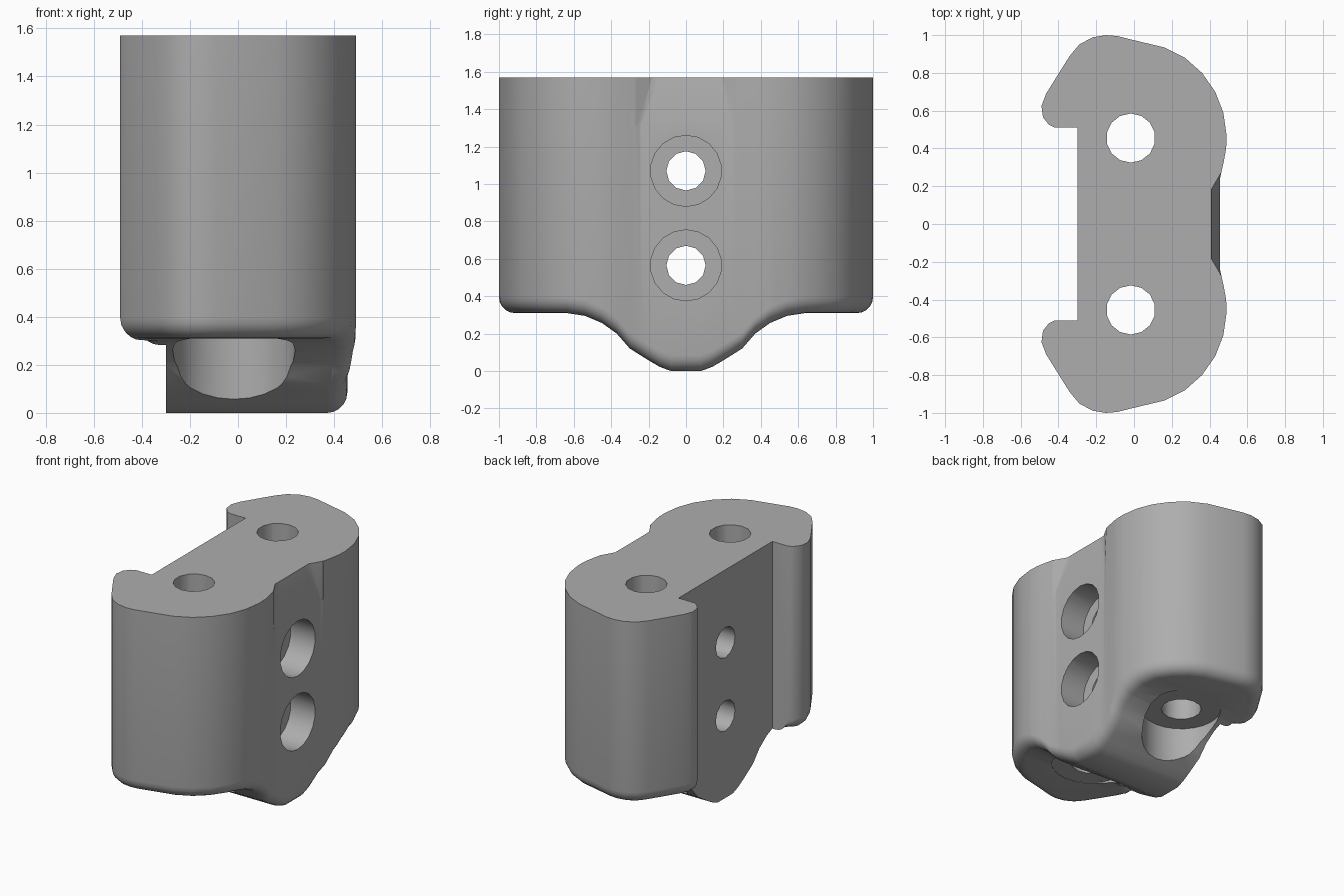
import bpy, bmesh, math
from mathutils import Vector, Matrix

cube = bpy.data.objects.get("Cube")
if cube:
    bpy.data.objects.remove(cube, do_unlink=True)

HEIGHT, FILLET, STEPS = 1.57, 0.085, 5

grey = bpy.data.materials.new("plain grey")
grey.use_nodes = True
GREY = (0.42, 0.42, 0.42, 1)
grey.diffuse_color = GREY
grey.node_tree.nodes["Principled BSDF"].inputs["Base Color"].default_value = GREY


def to_object(name, bm):
    bmesh.ops.recalc_face_normals(bm, faces=bm.faces[:])
    mesh = bpy.data.meshes.new(name)
    bm.to_mesh(mesh)
    bm.free()
    mesh.materials.append(grey)
    obj = bpy.data.objects.new(name, mesh)
    bpy.context.scene.collection.objects.link(obj)
    return obj


def loft(rings):
    """Closed solid through matching rings of points."""
    bm = bmesh.new()
    loops = [[bm.verts.new(p) for p in ring] for ring in rings]
    bm.faces.new(loops[0])
    bm.faces.new(loops[-1])
    for low, high in zip(loops, loops[1:]):
        for i in range(len(low)):
            bm.faces.new((low[i - 1], low[i], high[i], high[i - 1]))
    return bm


def cylinder(name, radius, start, end, sides):
    start, end = Vector(start), Vector(end)
    axis = end - start
    bm = bmesh.new()
    turn = axis.to_track_quat("Z", "Y").to_matrix().to_4x4()
    bmesh.ops.create_cone(bm, cap_ends=True, segments=sides, radius1=radius, radius2=radius,
                          depth=axis.length, matrix=Matrix.Translation((start + end) / 2) @ turn)
    return to_object(name, bm)


def cut(obj, cutter):
    """Subtract the cutter, using the simpler solver if the first one fails."""
    for solver in ("EXACT", "FLOAT"):
        mod = obj.modifiers.new("cut", "BOOLEAN")
        mod.operation, mod.solver, mod.object = "DIFFERENCE", solver, cutter
        bpy.context.view_layer.update()
        depsgraph = bpy.context.evaluated_depsgraph_get()
        result = bpy.data.meshes.new_from_object(obj.evaluated_get(depsgraph))
        obj.modifiers.remove(mod)
        if len(result.polygons):
            obj.data = result
            break
    bpy.data.objects.remove(cutter, do_unlink=True)


# Half of the plan outline and half of the underside profile
plan = [(0.455, 0.24), (0.475, 0.33), (0.488, 0.40), (0.49, 0.47), (0.473, 0.59), (0.43, 0.70),
        (0.36, 0.80), (0.27, 0.88), (0.16, 0.935), (0.0, 0.973), (-0.09, 0.995), (-0.15, 1.0),
        (-0.22, 0.988), (-0.29, 0.95), (-0.34, 0.89), (-0.40, 0.795), (-0.465, 0.69),
        (-0.49, 0.625), (-0.482, 0.565), (-0.45, 0.525), (-0.41, 0.505)]
under = [(0, 0), (0.08, 0.0), (0.14, 0.022), (0.2, 0.057), (0.3, 0.12), (0.37, 0.2),
         (0.45, 0.257), (0.54, 0.295), (0.64, 0.31), (1.1, 0.31)]
outline = [Vector(p) for p in plan + [(x, -y) for x, y in reversed(plan)]]


def underside(y):
    for (a, za), (b, zb) in zip(under, under[1:]):
        if abs(y) <= b:
            return za + (zb - za) * (abs(y) - a) / (b - a)


def inset_ring(inset, z):
    ring = []
    for i, p in enumerate(outline):
        d1 = (p - outline[i - 1]).normalized()
        d2 = (outline[(i + 1) % len(outline)] - p).normalized()
        n1, n2 = Vector((-d1.y, d1.x)), Vector((-d2.y, d2.x))
        q = p + (n1 + n2) * (inset / (1 + n1.dot(n2)))
        ring.append((q.x, q.y, z))
    return ring


# Body: rounded lower rim, straight walls, then the floor bent to the underside
angles = [math.pi / 2 * k / STEPS for k in range(STEPS + 1)]
rings = [inset_ring(FILLET * (1 - math.sin(a)), FILLET * (1 - math.cos(a))) for a in angles]
bm = loft(rings + [inset_ring(0, HEIGHT)])
for y, z in under[1:-1]:
    for side in (-1, 1):
        bmesh.ops.bisect_plane(bm, geom=bm.verts[:] + bm.edges[:] + bm.faces[:], dist=0.0005,
                               plane_co=(0, side * y, 0), plane_no=(0, 1, 0))
for v in bm.verts:
    if v.co.z < 1:
        v.co.z += underside(v.co.y)
body = to_object("clamp_body", bm)

# Rear channel and sloped relief at the top
channel = [(-0.3, -0.51), (-0.3, 0.51), (-0.8, 0.51), (-0.8, -0.51)]
relief_low = [(0.46, -0.27), (0.458, -0.25), (0.458, 0.25), (0.46, 0.27), (0.6, 0.27), (0.6, -0.27)]
relief_high = [(0.46, -0.27), (0.408, -0.18), (0.408, 0.18), (0.46, 0.27), (0.6, 0.27), (0.6, -0.27)]
for name, low, z1, high, z2 in (("channel", channel, -0.2, channel, 1.8),
                                ("relief", relief_low, 1.31, relief_high, 1.58)):
    cut(body, to_object(name, loft([[(x, y, z1) for x, y in low], [(x, y, z2) for x, y in high]])))

# Vertical screw holes with spot faces below
for y in (-0.455, 0.455):
    cut(body, cylinder("spot_face", 0.255, (-0.017, y, -0.3), (-0.017, y, 0.313), 24))
    cut(body, cylinder("screw_hole", 0.13, (-0.017, y, -0.3), (-0.017, y, 1.8), 14))

# Cross bolt holes with counterbores
for z in (0.565, 1.07):
    cut(body, cylinder("counterbore", 0.19, (0.27, 0, z), (0.8, 0, z), 18))
    cut(body, cylinder("bolt_hole", 0.105, (-0.6, 0, z), (0.8, 0, z), 12))

# Smooth shading with sharp rims
bpy.ops.object.select_all(action="DESELECT")
body.select_set(True)
bpy.context.view_layer.objects.active = body
bpy.ops.object.shade_smooth_by_angle(angle=math.radians(35))
